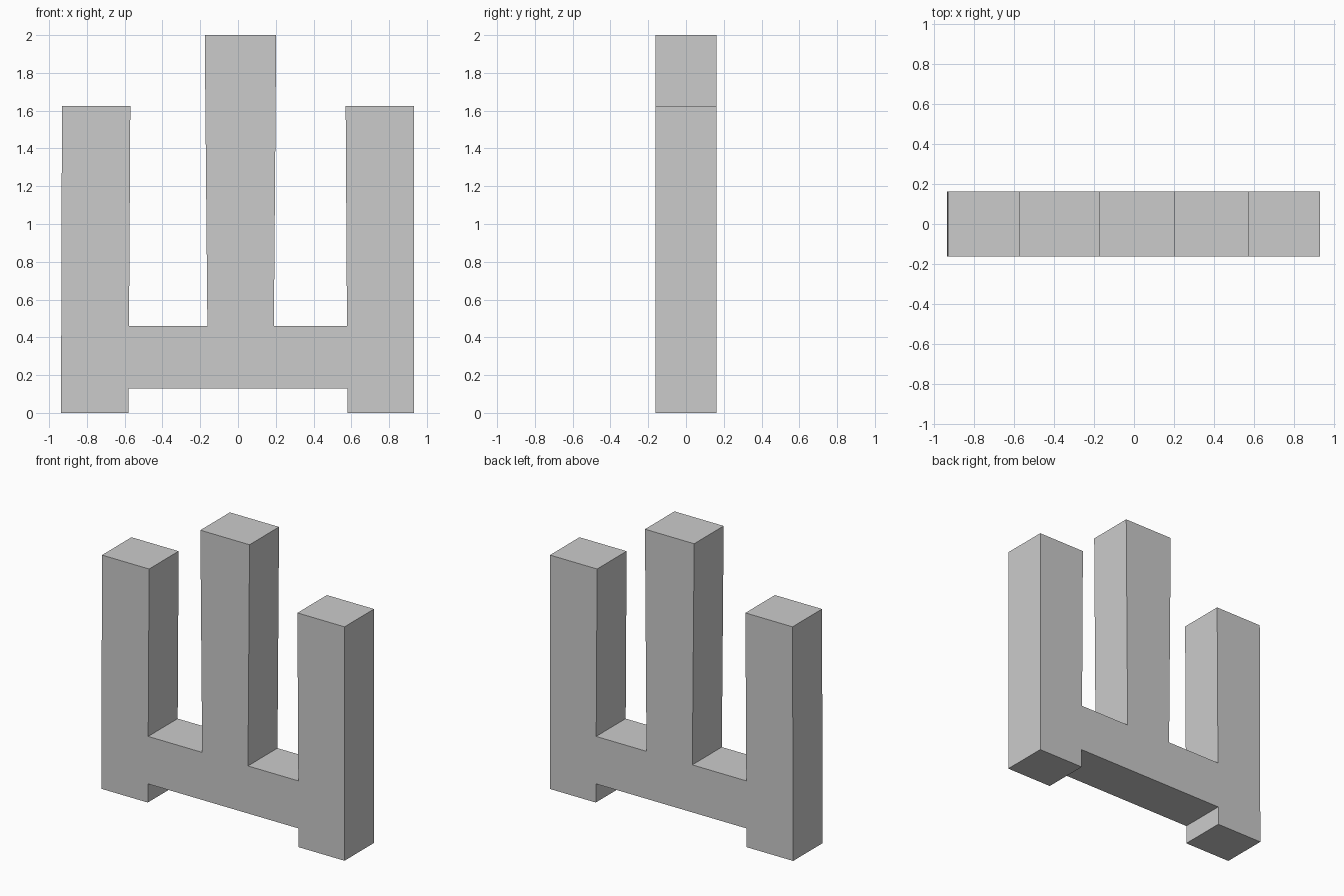
import bpy, bmesh

if "Cube" in bpy.data.objects:
    bpy.data.objects.remove(bpy.data.objects["Cube"])

HALF_DEPTH = 0.162

# Front outline (x, z), counter-clockwise from the left foot
outline = [
    (-0.937, 0), (-0.58, 0), (-0.58, 0.13),                      # left foot
    (0.58, 0.13), (0.58, 0), (0.932, 0),                         # crossbar underside, right foot
    (0.932, 1.625), (0.57, 1.625), (0.577, 0.46),                # right prong
    (0.19, 0.46), (0.202, 2.0), (-0.176, 2.0), (-0.162, 0.46),   # tall middle prong
    (-0.577, 0.46), (-0.57, 1.625), (-0.932, 1.625),             # left prong
]


def extrude_profile(name, points, half_depth):
    bm = bmesh.new()
    face = bm.faces.new([bm.verts.new((x, -half_depth, z)) for x, z in points])
    result = bmesh.ops.extrude_face_region(bm, geom=[face], use_keep_orig=True)
    moved = [g for g in result["geom"] if isinstance(g, bmesh.types.BMVert)]
    bmesh.ops.translate(bm, verts=moved, vec=(0, 2 * half_depth, 0))
    bmesh.ops.recalc_face_normals(bm, faces=bm.faces)
    mesh = bpy.data.meshes.new(name)
    bm.to_mesh(mesh)
    bm.free()
    obj = bpy.data.objects.new(name, mesh)
    bpy.context.collection.objects.link(obj)
    return obj


# Flat three-pronged block with two feet
extrude_profile("three_prong_block", outline, HALF_DEPTH)
